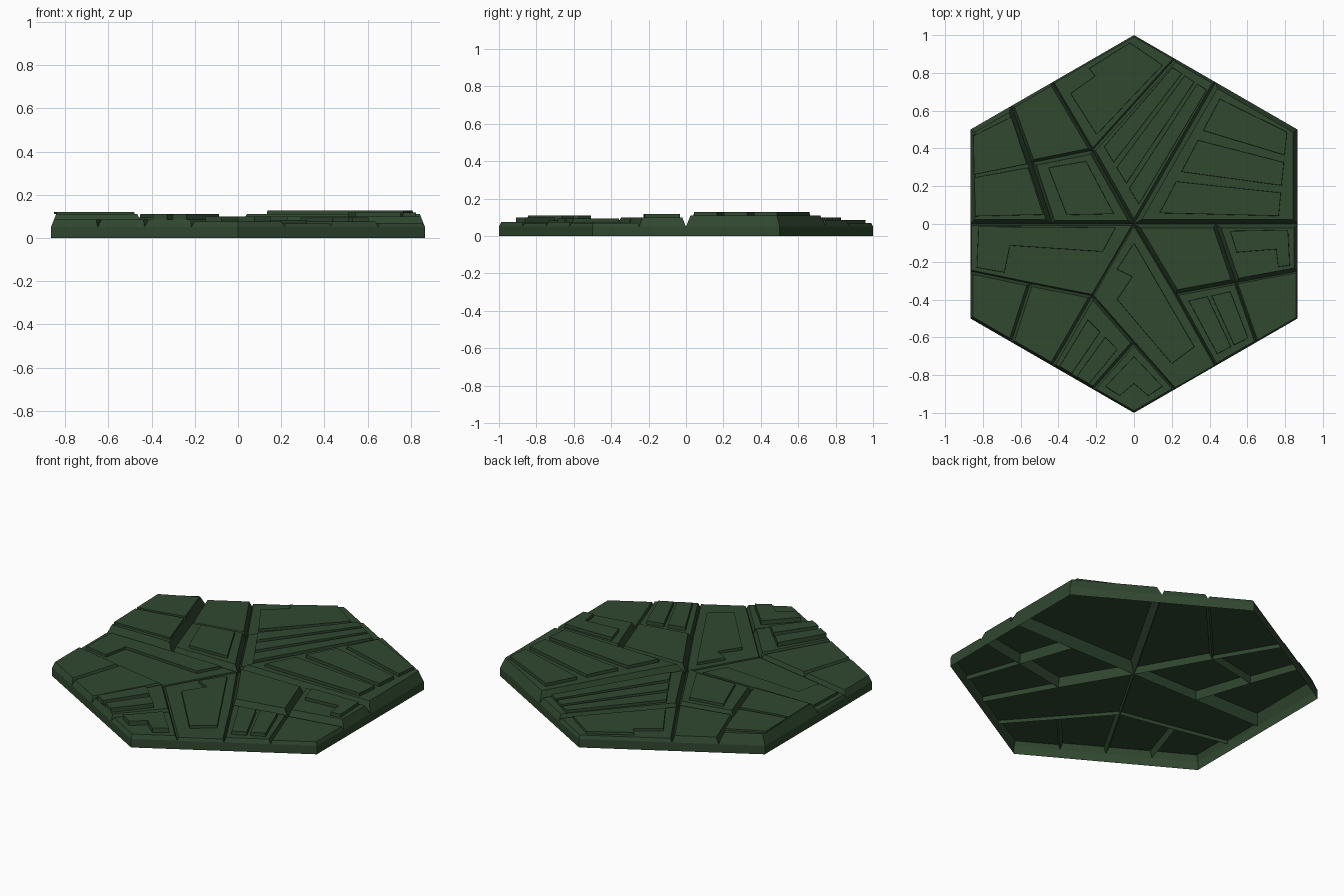
import bpy, bmesh, math
from mathutils import Vector

if "Cube" in bpy.data.objects:
    bpy.data.objects.remove(bpy.data.objects["Cube"])

RIM = 0.05      # height of the skirt and of the groove bottoms
SLOPE = 0.4     # sideways run of the groove walls per unit of height

mat = bpy.data.materials.new("dark_green")
mat.diffuse_color = (0.03, 0.065, 0.03, 1)
mat.use_nodes = True
mat.node_tree.nodes["Principled BSDF"].inputs["Base Color"].default_value = mat.diffuse_color


def ccw(pts):
    area = sum(a.x * b.y - b.x * a.y for a, b in zip(pts, pts[1:] + pts[:1]))
    return pts if area > 0 else pts[::-1]


def inset(pts, d):
    """Mitred inward offset of a counter-clockwise outline."""
    out = []
    for i, p in enumerate(pts):
        e1 = (p - pts[i - 1]).normalized()
        e2 = (pts[(i + 1) % len(pts)] - p).normalized()
        n1, n2 = Vector((-e1.y, e1.x)), Vector((-e2.y, e2.x))
        out.append(p + (n1 + n2) * d / (1 + n1.dot(n2)))
    return out


def add_mesa(bm, pts, z0, z1, d, cap=True):
    """Walls from z0 to z1 leaning in by d, with a flat top, open below."""
    pts = ccw(pts)
    low = [bm.verts.new((p.x, p.y, z0)) for p in pts]
    top = [bm.verts.new((p.x, p.y, z1)) for p in inset(pts, d)]
    for i in range(len(pts)):
        j = (i + 1) % len(pts)
        bm.faces.new((low[i], low[j], top[j], top[i]))
    if cap:
        bm.faces.new(top)


def in_quad(q, u, v):
    """Point inside quad q: u runs from corner 0 to 1, v from corner 0 to 3."""
    return q[0].lerp(q[1], u).lerp(q[3].lerp(q[2], u), v)


def strips(q, n, u0=.1, u1=.88, v0=.08, v1=.92, gap=.07):
    """n parallel panels side by side across v."""
    w = (v1 - v0 + gap) / n
    for i in range(n):
        a = v0 + i * w
        b = a + w - gap
        yield [in_quad(q, u, v) for u, v in ((u0, a), (u1, a), (u1, b), (u0, b))]


def stepped(q, um, vm, a=.1, b=.9):
    """L-shaped panel missing the corner opposite corner 0."""
    uv = ((a, a), (b, a), (b, vm), (um, vm), (um, b), (a, b))
    yield [in_quad(q, u, v) for u, v in uv]


def finish(bm, name):
    bmesh.ops.remove_doubles(bm, verts=bm.verts, dist=1e-5)
    me = bpy.data.meshes.new(name)
    bm.to_mesh(me)
    bm.free()
    me.materials.append(mat)
    ob = bpy.data.objects.new(name, me)
    bpy.context.collection.objects.link(ob)


# Hexagon corners, and quarter points along its sides
HEX = [Vector((math.sin(k * math.pi / 3), math.cos(k * math.pi / 3))) for k in range(6)]
N, NE, SE, So, SW, NW = HEX
n1, n2 = N.lerp(NE, .25), N.lerp(NE, .5)
w1, w2, w3 = N.lerp(NW, .5), N.lerp(NW, .75), NW.lerp(SW, .75)
s1, s2, s3 = (So.lerp(SW, t / 4) for t in (1, 2, 3))
r1, r2, r3 = (So.lerp(SE, t / 4) for t in (1, 2, 3))
e3 = NE.lerp(SE, .75)
W, E = NW.lerp(SW, .5), NE.lerp(SE, .5)

# Inner groove junctions
O, wm, em = Vector((0, 0)), W / 2, E / 2
B, C, D = Vector((-.22, .39)), Vector((-.22, -.38)), Vector((.22, -.37))
J, F = Vector((-.54, .325)), Vector((-.55, -.315))
G, H = Vector((0, -.63)), Vector((.54, -.31))

plates, panels = bmesh.new(), bmesh.new()


def cell(outline, z, raised=(), rise=.015):
    """One plate bordered by half V grooves, with its raised panels."""
    add_mesa(plates, outline, RIM, z, (z - RIM) * SLOPE)
    for p in raised:
        add_mesa(panels, p, z, z + rise, .001)


# North half
cell([O, n2, NE, E], .11, strips([O, E, NE, n2], 3, .12), .018)
cell([O, B, n1, n2], .085, strips([B, n1, n2, O], 3, .1, .93))
cell([B, w1, N, n1], .07, stepped([n1, N, w1, B], .75, .6))
cell([B, J, w2, w1], .085)
cell([J, wm, W, NW, w2], .11, strips([W, wm, w2, NW], 2, .06, .93, gap=.03), .01)
cell([O, wm, J, B], .095, strips([O, wm, J, B], 1, .18, .78, .14, .88))

# South-west cells
cell([O, W, w3, F, C], .067, stepped([W, O, C, w3], .27, .4, .05))
cell([F, w3, SW, s3], .085)
cell([C, F, s3, s2], .085)
cell([C, s2, s1, G], .085, strips([C, s2, s1, G], 2, .26, .96, .14, .86, .12), .025)
cell([G, s1, So, r1], .075, stepped([G, s1, So, r1], .5, .5, .15, .85), .025)

# Central south cell with a notched panel
notched = [Vector(p) for p in ((0, -.1), (.32, -.65), (.2, -.74),
                               (-.09, -.4), (-.01, -.28), (-.09, -.24))]
cell([O, C, G, r1, r2, D], .067, [notched])

# South-east cells
cell([O, D, H, em], .1)
cell([D, r2, r3, H], .075, strips([D, r2, r3, H], 2, .12, .88, .14, .86), .02)
cell([H, r3, SE, e3], .07)
cell([H, e3, E, em], .1, stepped([E, em, H, e3], .3, .5, .12, .85), .018)

finish(plates, "ground_plates")
finish(panels, "raised_panels")

# Vertical skirt around the hexagon, open below
skirt = bmesh.new()
add_mesa(skirt, HEX, 0, RIM, 0, cap=False)
finish(skirt, "outer_skirt")
